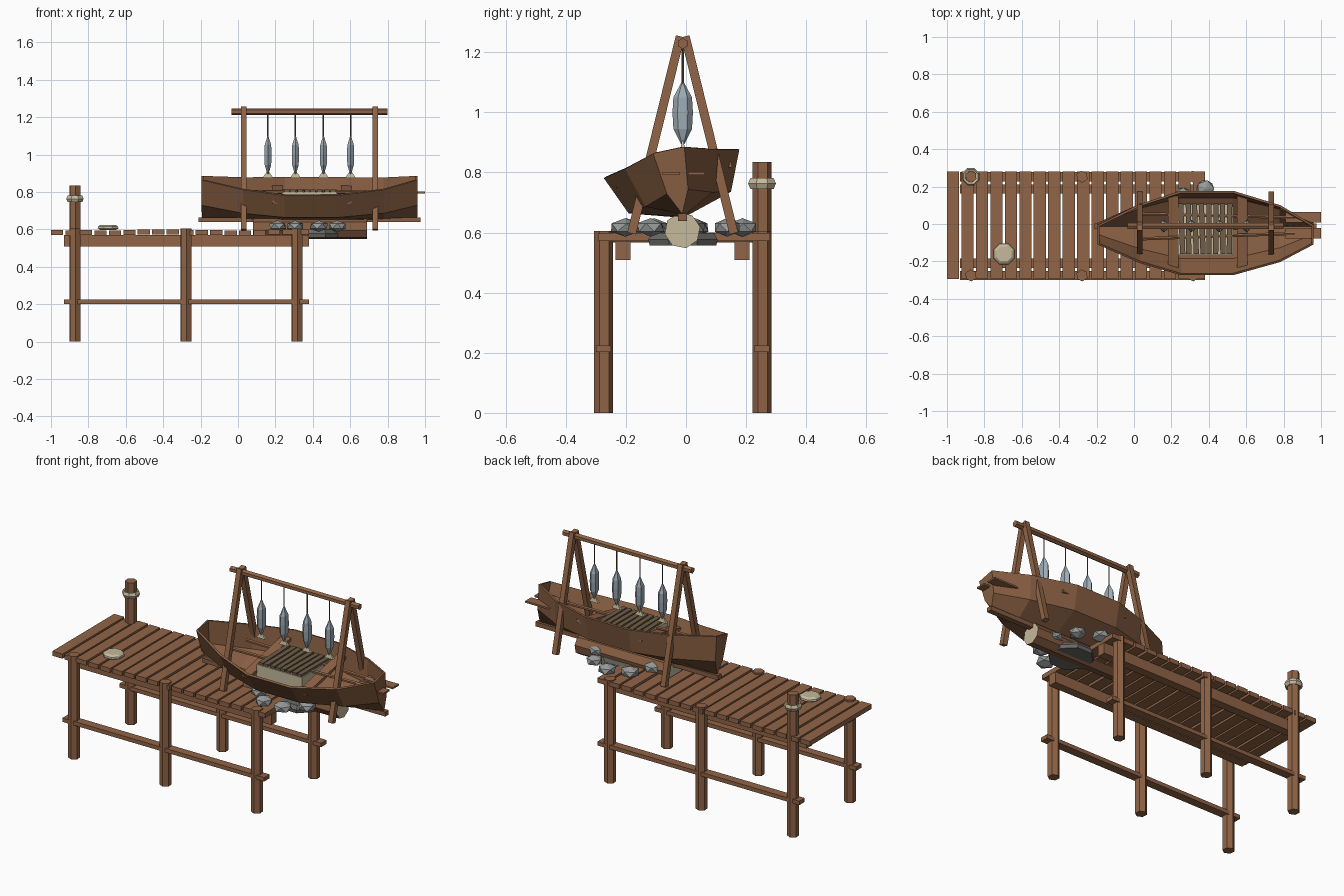
import bpy, bmesh, math, random
from mathutils import Vector, Matrix

if "Cube" in bpy.data.objects:
    bpy.data.objects.remove(bpy.data.objects["Cube"])

random.seed(4)

def mat(name, c):
    m = bpy.data.materials.new(name)
    m.diffuse_color = (*c, 1)
    m.use_nodes = True
    m.node_tree.nodes["Principled BSDF"].inputs["Base Color"].default_value = m.diffuse_color
    return m

WOOD = mat("dock wood", (0.28, 0.128, 0.062))
HULL = mat("hull wood", (0.24, 0.11, 0.053))
SLAT = mat("weathered slat", (0.16, 0.11, 0.065))
CREAM = mat("cream rope", (0.56, 0.49, 0.33))
STONE = mat("grey stone", (0.31, 0.33, 0.32))
ASH = mat("dark ash", (0.14, 0.14, 0.13))
FISH = mat("silver fish", (0.34, 0.41, 0.46))

def finish(name, bm, *mats):
    bmesh.ops.recalc_face_normals(bm, faces=bm.faces)
    me = bpy.data.meshes.new(name)
    bm.to_mesh(me)
    bm.free()
    for m in mats:
        me.materials.append(m)
    ob = bpy.data.objects.new(name, me)
    bpy.context.collection.objects.link(ob)
    return ob

def box(name, x0, x1, y0, y1, z0, z1, m, rot=None):
    bm = bmesh.new()
    bmesh.ops.create_cube(bm, size=1)
    M = Matrix.Translation(((x0 + x1) / 2, (y0 + y1) / 2, (z0 + z1) / 2))
    if rot:
        M = M @ rot
    M = M @ Matrix.Diagonal((x1 - x0, y1 - y0, z1 - z0, 1))
    bmesh.ops.transform(bm, matrix=M, verts=bm.verts)
    return finish(name, bm, m)

def rod(name, a, b, r, m, sides=6, spin=0.0, end_mat=None):
    """Straight prism from a to b, optional second colour on its ends."""
    a, b = Vector(a), Vector(b)
    d = b - a
    bm = bmesh.new()
    bmesh.ops.create_cone(bm, cap_ends=True, segments=sides, radius1=r, radius2=r, depth=d.length)
    M = (Matrix.Translation((a + b) / 2) @ d.to_track_quat('Z', 'Y').to_matrix().to_4x4()
         @ Matrix.Rotation(spin, 4, 'Z'))
    if end_mat:
        for f in bm.faces:
            f.material_index = int(abs(f.normal.z) > 0.9)
    bmesh.ops.transform(bm, matrix=M, verts=bm.verts)
    return finish(name, bm, *([m, end_mat] if end_mat else [m]))

def lathe(name, profile, centre, m, sides=8, sy=1.0, closed=False):
    """Revolve (radius, z) points about z, squeezed in x by sy."""
    bm = bmesh.new()
    rings = [[bm.verts.new((centre[0] + r * sy * math.cos(t), centre[1] + r * math.sin(t), centre[2] + z))
              for t in [math.tau * (i + .5) / sides for i in range(sides)]] for r, z in profile]
    pairs = list(zip(rings, rings[1:])) + ([(rings[-1], rings[0])] if closed else [])
    for p, q in pairs:
        for i in range(sides):
            j = (i + 1) % sides
            bm.faces.new((p[i], p[j], q[j], q[i]))
    if not closed:
        bm.faces.new(rings[0])
        bm.faces.new(rings[-1])
    return finish(name, bm, m)

# --- dock ---
N, X0, X1 = 18, -1.0, 0.38
pitch = (X1 - X0 + 0.012) / N
for i in range(N):
    x = X0 + i * pitch
    dz = random.uniform(-0.003, 0.003)
    box("deck_plank", x, x + pitch - 0.012, -0.293, 0.28, 0.57 + dz, 0.597 + dz, WOOD)
for y in (-0.209, 0.187):
    box("deck_beam", -0.93, 0.38, y - 0.025, y + 0.025, 0.508, 0.571, WOOD)
for y in (-0.275, 0.253):
    box("lower_rail", -0.93, 0.38, y - 0.025, y + 0.025, 0.202, 0.225, WOOD)
    for x in (-0.872, -0.278, 0.315):
        top = 0.835 if (x < -0.8 and y > 0) else 0.605
        rod("dock_post", (x, y, 0), (x, y, top), 0.032, WOOD, spin=0.1)
lathe("mooring_rope", [(0.03, -0.012), (0.042, -0.018), (0.05, 0), (0.042, 0.018), (0.03, 0.012)],
      (-0.872, 0.253, 0.763), CREAM, closed=True)
lathe("rope_coil", [(0.045, 0), (0.06, 0.008), (0.058, 0.018), (0.044, 0.027)],
      (-0.695, -0.16, 0.597), CREAM)

# --- fire pit stones and log under the boat ---
for i in range(9):
    t = math.tau * (i + 0.2) / 9
    bm = bmesh.new()
    bmesh.ops.create_icosphere(bm, subdivisions=1, radius=1)
    s = random.uniform(0.045, 0.055)
    M = (Matrix.Translation((0.375 + 0.185 * math.cos(t), -0.012 + 0.2 * math.sin(t), 0.617))
         @ Matrix.Rotation(random.uniform(0, 3), 4, 'Z') @ Matrix.Diagonal((s, s, 0.031, 1)))
    bmesh.ops.transform(bm, matrix=M, verts=bm.verts)
    finish("pit_stone", bm, STONE)
lathe("ash_bed", [(0.12, -0.02), (0.125, 0.0), (0.11, 0.022)], (0.42, -0.01, 0.577), ASH)
rod("log", (0.08, -0.012, 0.607), (0.69, -0.012, 0.607), 0.06, HULL, 8, 0.2, CREAM)

# --- boat, heeled towards the front ---
HEEL = Matrix.Translation((0, -0.011, 0.655)) @ Matrix.Rotation(math.radians(12), 4, 'X')
# station: x, gunwale half width, gunwale height, chine half width, chine height, keel height
stations = [(-0.19, 0.05, 0.225, 0.033, 0.085, 0.012),
            (0.03, 0.155, 0.195, 0.115, 0.06, 0.004),
            (0.25, 0.225, 0.18, 0.17, 0.05, 0.0),
            (0.53, 0.225, 0.18, 0.17, 0.05, 0.0),
            (0.78, 0.15, 0.195, 0.11, 0.06, 0.004),
            (0.955, 0.05, 0.225, 0.033, 0.085, 0.012)]
bm = bmesh.new()
rows = []
for x, gw, gh, cw, ch, kh in stations:
    rows.append([bm.verts.new(HEEL @ Vector((x, y, z)))
                 for y, z in ((-gw, gh), (-cw, ch), (0, kh), (cw, ch), (gw, gh))])
for p, q in zip(rows, rows[1:]):
    for i in range(4):
        bm.faces.new((p[i], p[i + 1], q[i + 1], q[i]))
for r in (rows[0], rows[-1]):
    bm.faces.new(r)
hull = finish("boat_hull", bm, HULL)
sol = hull.modifiers.new("thickness", 'SOLIDIFY')
sol.thickness, sol.offset = 0.012, 0

box("keel", -0.21, 0.975, -0.027, 0.004, 0.638, 0.664, HULL)

# seats follow the heel of the boat
for x in (0.21, 0.58):
    seat = box("boat_seat", x - 0.028, x + 0.028, -0.195, 0.195, 0.125, 0.143, WOOD)
    seat.data.transform(HEEL)

# oars with blades poking out past the bow
for y, slant in ((-0.05, -0.03), (0.035, 0.02)):
    rod("oar_shaft", (0.02, y + slant, 0.80), (0.86, y, 0.797), 0.01, WOOD)
    box("oar_blade", 0.81, 1.0, y - 0.028, y + 0.028, 0.792, 0.802, WOOD)

# crate with a slatted top
box("crate", 0.235, 0.53, -0.165, 0.105, 0.725, 0.80, CREAM)
for i in range(8):
    x = 0.255 + i * 0.0365
    box("crate_slat", x - 0.014, x + 0.014, -0.16, 0.11, 0.798, 0.814, SLAT,
        Matrix.Rotation(random.uniform(-0.05, 0.05), 4, 'Z'))

# --- drying rack ---
for x in (0.03, 0.735):
    for s in (-1, 1):
        rod("rack_leg", (x, -0.011 + s * 0.17, 0.597), (x, -0.011 + s * 0.008, 1.253), 0.021,
            WOOD, 4, math.pi / 4)
rod("rack_pole", (-0.035, -0.011, 1.229), (0.80, -0.011, 1.229), 0.018, WOOD)

# --- hanging fish ---
for x in (0.16, 0.307, 0.457, 0.602):
    rod("fish_string", (x, -0.011, 1.09), (x, -0.011, 1.225), 0.004, SLAT, 4)
    lathe("fish_body", [(0.004, 1.1), (0.031, 1.05), (0.034, 1.0), (0.031, 0.945), (0.006, 0.895)],
          (x, -0.011, 0), FISH, 6, 0.65)
    bm = bmesh.new()
    bmesh.ops.create_cone(bm, cap_ends=True, segments=4, radius1=0.04, radius2=0.006, depth=0.035)
    M = (Matrix.Translation((x, -0.011, 0.893)) @ Matrix.Diagonal((1, 0.3, 1, 1))
         @ Matrix.Rotation(math.pi / 4, 4, 'Z'))
    bmesh.ops.transform(bm, matrix=M, verts=bm.verts)
    finish("fish_tail", bm, CREAM)
